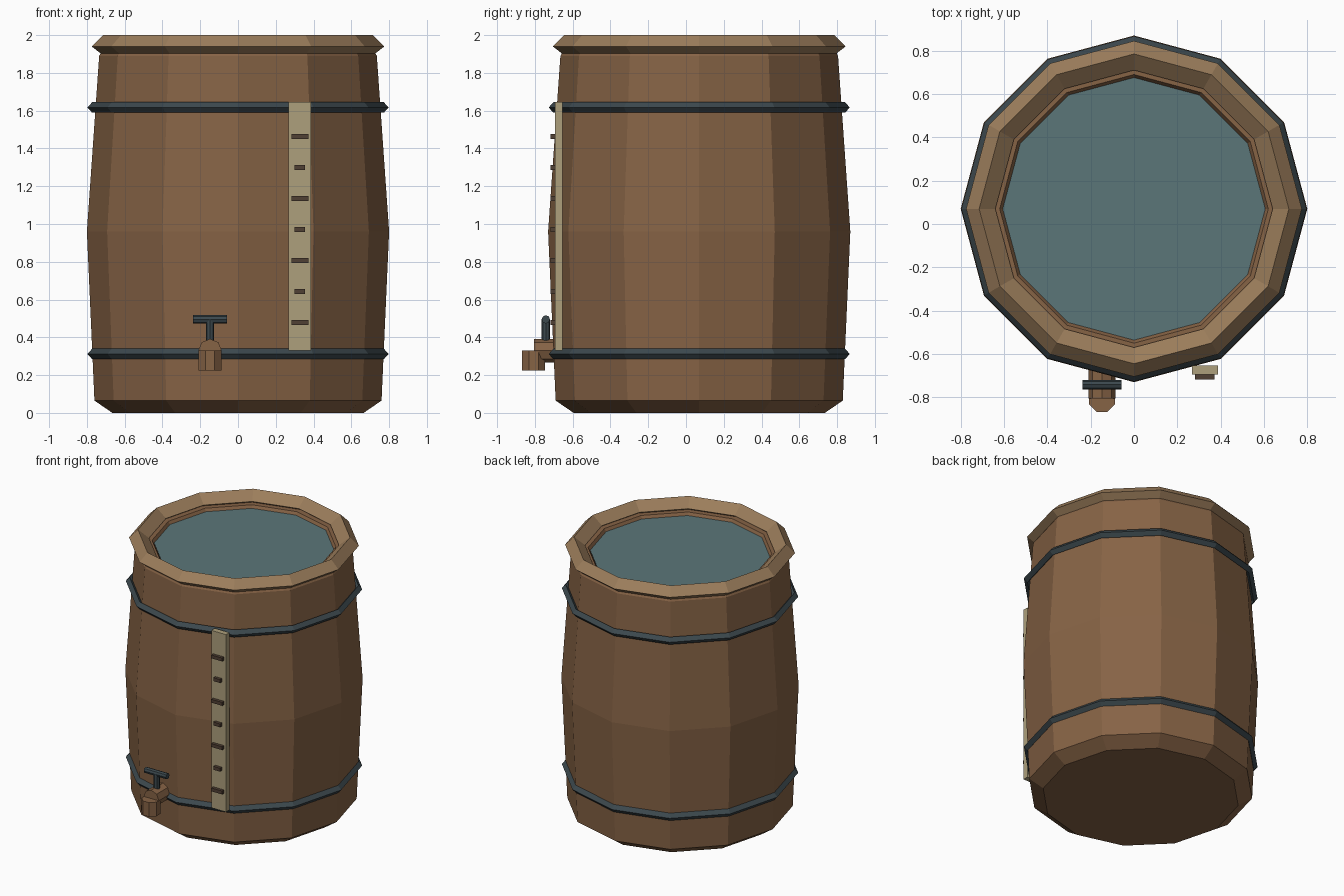
import bpy, bmesh
from math import cos, sin, pi

if "Cube" in bpy.data.objects:
    bpy.data.objects.remove(bpy.data.objects["Cube"])

SIDES = 12
CY = 0.07          # barrel axis sits slightly behind the origin


def material(name, rgb):
    m = bpy.data.materials.new(name)
    m.diffuse_color = (*rgb, 1)
    m.use_nodes = True
    m.node_tree.nodes["Principled BSDF"].inputs["Base Color"].default_value = m.diffuse_color
    return m


WOOD = material("wood", (0.24, 0.125, 0.06))
RIM = material("pale_wood", (0.33, 0.205, 0.105))
IRON = material("iron", (0.045, 0.065, 0.075))
WATER = material("water", (0.105, 0.18, 0.19))
PLATE = material("gauge_plate", (0.42, 0.35, 0.20))
MARK = material("mark", (0.08, 0.05, 0.033))


def finish(bm, name, mat):
    bmesh.ops.recalc_face_normals(bm, faces=bm.faces)
    me = bpy.data.meshes.new(name)
    bm.to_mesh(me)
    bm.free()
    me.materials.append(mat)
    ob = bpy.data.objects.new(name, me)
    bpy.context.collection.objects.link(ob)
    return ob


def lathe(name, profile, mat, closed=False):
    """Spin (radius, z) points about the barrel axis; open profiles get a capped start."""
    bm = bmesh.new()
    rings = [[bm.verts.new((r * cos(2 * pi * i / SIDES), CY + r * sin(2 * pi * i / SIDES), z))
              for i in range(SIDES)] for r, z in profile]
    pairs = list(zip(rings, rings[1:]))
    if closed:
        pairs.append((rings[-1], rings[0]))
    else:
        bm.faces.new(rings[0])
    for a, b in pairs:
        for i in range(SIDES):
            j = (i + 1) % SIDES
            bm.faces.new((a[i], a[j], b[j], b[i]))
    return finish(bm, name, mat)


def cylinder(name, centre, radius, length, mat, rot=(0, 0, 0), sides=8):
    bpy.ops.mesh.primitive_cylinder_add(vertices=sides, radius=radius, depth=length,
                                        location=centre, rotation=rot)
    ob = bpy.context.object
    ob.name = name
    ob.data.materials.append(mat)
    return ob


def box(name, centre, size, mat):
    bpy.ops.mesh.primitive_cube_add(size=1, location=centre)
    ob = bpy.context.object
    ob.name = name
    ob.scale = size
    ob.data.materials.append(mat)
    return ob


# Barrel body with bottom, lip and short inner wall
lathe("barrel_body", [(0.665, 0), (0.76, 0.065), (0.80, 0.96), (0.735, 1.89), (0.715, 1.925),
                      (0.62, 1.925), (0.605, 1.90)], WOOD)

# Diamond-section rim and iron hoops
lathe("rim", [(0.775, 1.94), (0.715, 2.0), (0.64, 1.94), (0.71, 1.89)], RIM, closed=True)
for name, z in (("lower_hoop", 0.312), ("upper_hoop", 1.617)):
    lathe(name, [(0.797, z), (0.772, z + 0.028), (0.745, z), (0.772, z - 0.028)], IRON, closed=True)

# Water surface
lathe("water", [(0.606, 1.905)], WATER)

# Level gauge with alternating long and short marks
box("gauge_plate", (0.327, -0.674, 0.988), (0.12, 0.04, 1.315), PLATE)
for i in range(7):
    width = 0.055 if i % 2 else 0.09
    box(f"gauge_mark_{i + 1}", (0.327, -0.705, 0.478 + 0.1643 * i), (width, 0.024, 0.025), MARK)

# Tap: horizontal pipe, vertical spout, T handle
TX = -0.148
cylinder("tap_pipe", (TX, -0.72, 0.33), 0.062, 0.17, WOOD, rot=(pi / 2, 0, pi / 8 * 0))
cylinder("tap_spout", (TX, -0.807, 0.277), 0.065, 0.105, WOOD, rot=(0, 0, pi / 8))
cylinder("tap_stem", (TX, -0.742, 0.43), 0.022, 0.13, IRON)
cylinder("tap_handle", (TX, -0.742, 0.495), 0.022, 0.18, IRON, rot=(0, pi / 2, 0))
